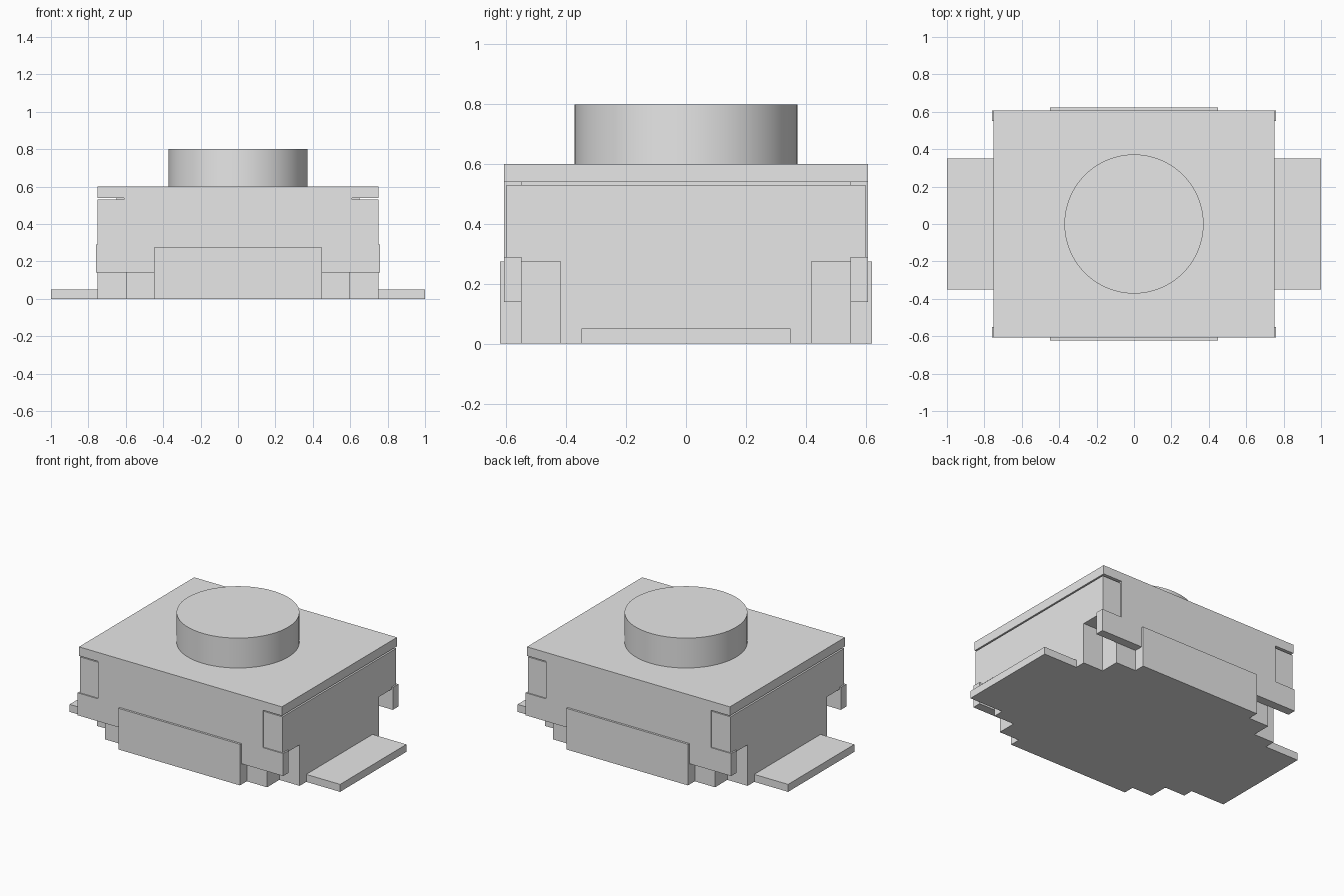
import bpy
import bmesh
import math
from mathutils import Vector

if "Cube" in bpy.data.objects:
    bpy.data.objects.remove(bpy.data.objects["Cube"], do_unlink=True)

# Single light grey material
grey = bpy.data.materials.new("light_grey")
grey.use_nodes = True
COLOUR = (0.8, 0.8, 0.8, 1.0)
grey.diffuse_color = COLOUR
grey.node_tree.nodes["Principled BSDF"].inputs["Base Color"].default_value = COLOUR


def finish(name, bm):
    bmesh.ops.recalc_face_normals(bm, faces=bm.faces)
    mesh = bpy.data.meshes.new(name)
    bm.to_mesh(mesh)
    bm.free()
    mesh.materials.append(grey)
    obj = bpy.data.objects.new(name, mesh)
    bpy.context.collection.objects.link(obj)
    return obj


def extrude(name, points, direction):
    """Prism from a closed outline swept along a direction."""
    bm = bmesh.new()
    face = bm.faces.new([bm.verts.new(p) for p in points])
    result = bmesh.ops.extrude_face_region(bm, geom=[face])
    verts = [v for v in result["geom"] if isinstance(v, bmesh.types.BMVert)]
    bmesh.ops.translate(bm, vec=Vector(direction), verts=verts)
    return finish(name, bm)


def box(name, x0, x1, y0, y1, z0, z1):
    outline = [(x0, y0, z0), (x1, y0, z0), (x1, y1, z0), (x0, y1, z0)]
    return extrude(name, outline, (0, 0, z1 - z0))


# Stepped base: one corner of the plan, mirrored to all four
corner = [(0.75, 0.42), (0.6, 0.42), (0.6, 0.55), (0.45, 0.55), (0.45, 0.622)]
half = corner + [(-x, y) for x, y in reversed(corner)]
plan = half + [(x, -y) for x, y in reversed(half)]
extrude("stepped_base", [(x, y, 0) for x, y in plan], (0, 0, 0.275))

# Upper body, and the narrower spacer that leaves a thin gap below the cover
box("upper_body", -0.75, 0.75, -0.6, 0.6, 0.275, 0.53)
box("cover_spacer", -0.65, 0.65, -0.55, 0.55, 0.53, 0.54)

# Folded cover: profile with side windows and lower ears, hollowed between the skirts
side = [(0.76, 0.14), (0.76, 0.29), (0.61, 0.29), (0.61, 0.54), (0.75, 0.54), (0.75, 0.6)]
profile = side + [(-x, z) for x, z in reversed(side)]
cover = extrude("folded_cover", [(x, -0.608, z) for x, z in profile], (0, 1.216, 0))
cutter = box("cover_cutter", -1, 1, -0.55, 0.55, 0, 0.54)
cutter.hide_render = True
cut = cover.modifiers.new("hollow", "BOOLEAN")
cut.operation = "DIFFERENCE"
cut.solver = "EXACT"
cut.object = cutter
bpy.context.view_layer.objects.active = cover
bpy.ops.object.modifier_apply(modifier=cut.name)
bpy.data.objects.remove(cutter, do_unlink=True)

# Flat terminals on both sides
box("left_terminal", 0.75, 1.0, -0.35, 0.35, 0, 0.05)
box("right_terminal", -1.0, -0.75, -0.35, 0.35, 0, 0.05)

# Round push button
bm = bmesh.new()
bmesh.ops.create_cone(bm, cap_ends=True, segments=64, radius1=0.372, radius2=0.372, depth=0.2)
bmesh.ops.translate(bm, vec=(0, 0, 0.7), verts=bm.verts)
button = finish("push_button", bm)
bpy.ops.object.select_all(action="DESELECT")
button.select_set(True)
bpy.context.view_layer.objects.active = button
bpy.ops.object.shade_smooth_by_angle(angle=math.radians(30))
